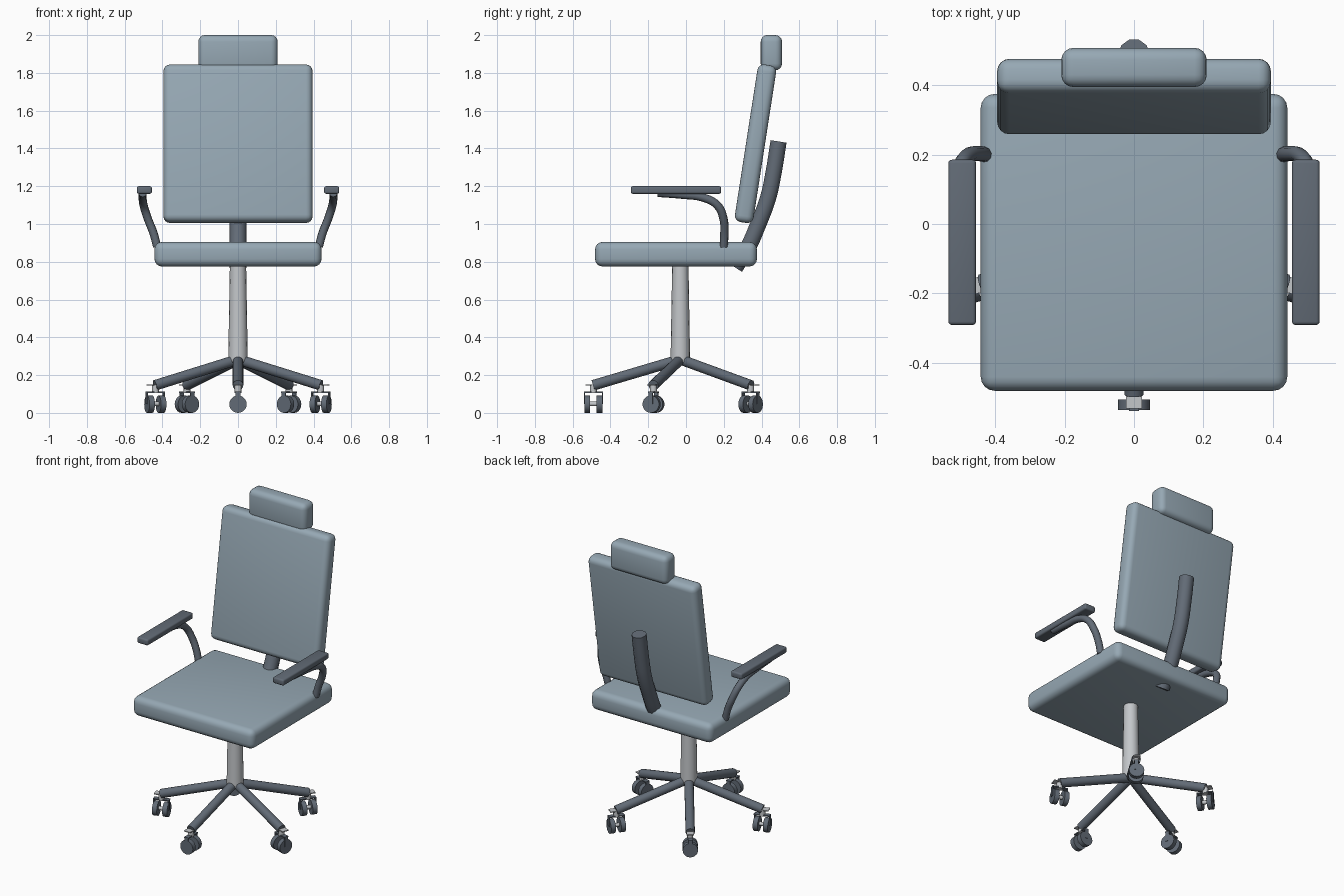
import bpy, math
from mathutils import Vector, Matrix

if "Cube" in bpy.data.objects:
    bpy.data.objects.remove(bpy.data.objects["Cube"])


def material(name, rgb):
    m = bpy.data.materials.new(name)
    m.diffuse_color = (*rgb, 1)
    m.use_nodes = True
    m.node_tree.nodes["Principled BSDF"].inputs["Base Color"].default_value = m.diffuse_color
    return m


FABRIC = material("blue_grey_fabric", (0.305, 0.392, 0.456))
SLATE = material("dark_slate", (0.122, 0.147, 0.181))
METAL = material("light_metal", (0.55, 0.57, 0.59))


def finish(ob, name, mat, angle=40):
    ob.name = name
    ob.data.materials.clear()
    ob.data.materials.append(mat)
    bpy.ops.object.select_all(action='DESELECT')
    ob.select_set(True)
    bpy.context.view_layer.objects.active = ob
    bpy.ops.object.shade_smooth_by_angle(angle=math.radians(angle))
    return ob


def box(name, centre, size, mat, bevel=0.0, tilt=0.0, segments=4):
    bpy.ops.mesh.primitive_cube_add(size=1)
    ob = bpy.context.object
    ob.data.transform(Matrix.Diagonal((*size, 1)))
    ob.matrix_world = Matrix.Translation(centre) @ Matrix.Rotation(tilt, 4, 'X')
    if bevel:
        mod = ob.modifiers.new("rounding", 'BEVEL')
        mod.width, mod.segments = bevel, segments
        bpy.ops.object.modifier_apply(modifier=mod.name)
    return finish(ob, name, mat)


def rod(name, a, b, r1, r2, mat, sides=16):
    a, b = Vector(a), Vector(b)
    bpy.ops.mesh.primitive_cone_add(vertices=sides, radius1=r1, radius2=r2, depth=(b - a).length)
    ob = bpy.context.object
    turn = (b - a).to_track_quat('Z', 'Y').to_matrix().to_4x4()
    ob.matrix_world = Matrix.Translation((a + b) / 2) @ turn
    return finish(ob, name, mat, 50)


def tube(name, points, radius, mat):
    cu = bpy.data.curves.new(name, 'CURVE')
    cu.dimensions = '3D'
    cu.bevel_depth, cu.bevel_resolution = radius, 3
    cu.use_fill_caps = True
    cu.resolution_u = 5
    sp = cu.splines.new('BEZIER')
    sp.bezier_points.add(len(points) - 1)
    for bp, p in zip(sp.bezier_points, points):
        bp.co = p
        bp.handle_left_type = bp.handle_right_type = 'AUTO'
    ob = bpy.data.objects.new(name, cu)
    bpy.context.collection.objects.link(ob)
    bpy.ops.object.select_all(action='DESELECT')
    ob.select_set(True)
    bpy.context.view_layer.objects.active = ob
    bpy.ops.object.convert(target='MESH')
    return finish(bpy.context.object, name, mat, 50)


# Cushions
box("seat", (0, -0.053, 0.84), (0.885, 0.857, 0.13), FABRIC, 0.04)
box("backrest", (0, 0.368, 1.425), (0.79, 0.1, 0.844), FABRIC, 0.035, -math.radians(8.8))
box("headrest", (0, 0.452, 1.907), (0.42, 0.113, 0.186), FABRIC, 0.035)

# Curved support behind the backrest
tube("back_support", [(0, 0.26, 0.77), (0, 0.33, 0.88), (0, 0.383, 1.0),
                      (0, 0.435, 1.14), (0, 0.465, 1.28), (0, 0.49, 1.437)], 0.045, SLATE)

# Armrests
for s, side in ((-1, "left"), (1, "right")):
    box(side + "_arm_pad", (s * 0.496, -0.053, 1.18), (0.08, 0.477, 0.04), SLATE, 0.01, segments=3)
    tube(side + "_arm_tube", [(s * x, y, z) for x, y, z in (
        (0.428, 0.2, 0.88), (0.447, 0.203, 0.95), (0.478, 0.198, 1.03), (0.5, 0.165, 1.1),
        (0.505, 0.09, 1.14), (0.505, -0.02, 1.155), (0.505, -0.15, 1.165))], 0.022, SLATE)

# Column
rod("column", (0, -0.03, 0.27), (0, -0.03, 0.79), 0.052, 0.043, METAL)

# Five legs, each with a twin-wheel caster
CX, CY, REACH = 0, -0.03, 0.46
for i in range(5):
    ang = math.radians(-90 + 72 * i)

    def at(r, z, side=0.0):
        return (CX + r * math.cos(ang) - side * math.sin(ang),
                CY + r * math.sin(ang) + side * math.cos(ang), z)

    def block(name, r, z, size, mat):
        ob = box(name, at(r, z), size, mat)
        ob.matrix_world = Matrix.Translation(at(r, z)) @ Matrix.Rotation(ang, 4, 'Z')

    n = str(i + 1)
    rod("leg_" + n, at(0.0, 0.283), at(0.462, 0.146), 0.028, 0.028, SLATE)
    block("caster_plate_" + n, REACH, 0.147, (0.085, 0.045, 0.006), METAL)
    rod("caster_stem_" + n, at(REACH, 0.105), at(REACH, 0.15), 0.018, 0.018, METAL, 12)
    block("fork_top_" + n, REACH, 0.11, (0.1, 0.03, 0.007), SLATE)
    rod("axle_" + n, at(REACH - 0.045, 0.048), at(REACH + 0.045, 0.048), 0.012, 0.012, METAL, 12)
    for s in (-1, 1):
        r = REACH + s * 0.032
        block("fork_side_" + n, REACH + s * 0.047, 0.08, (0.006, 0.024, 0.066), SLATE)
        rod("wheel_" + n, at(r - 0.015, 0.046), at(r + 0.015, 0.046), 0.046, 0.046, SLATE, 20)
